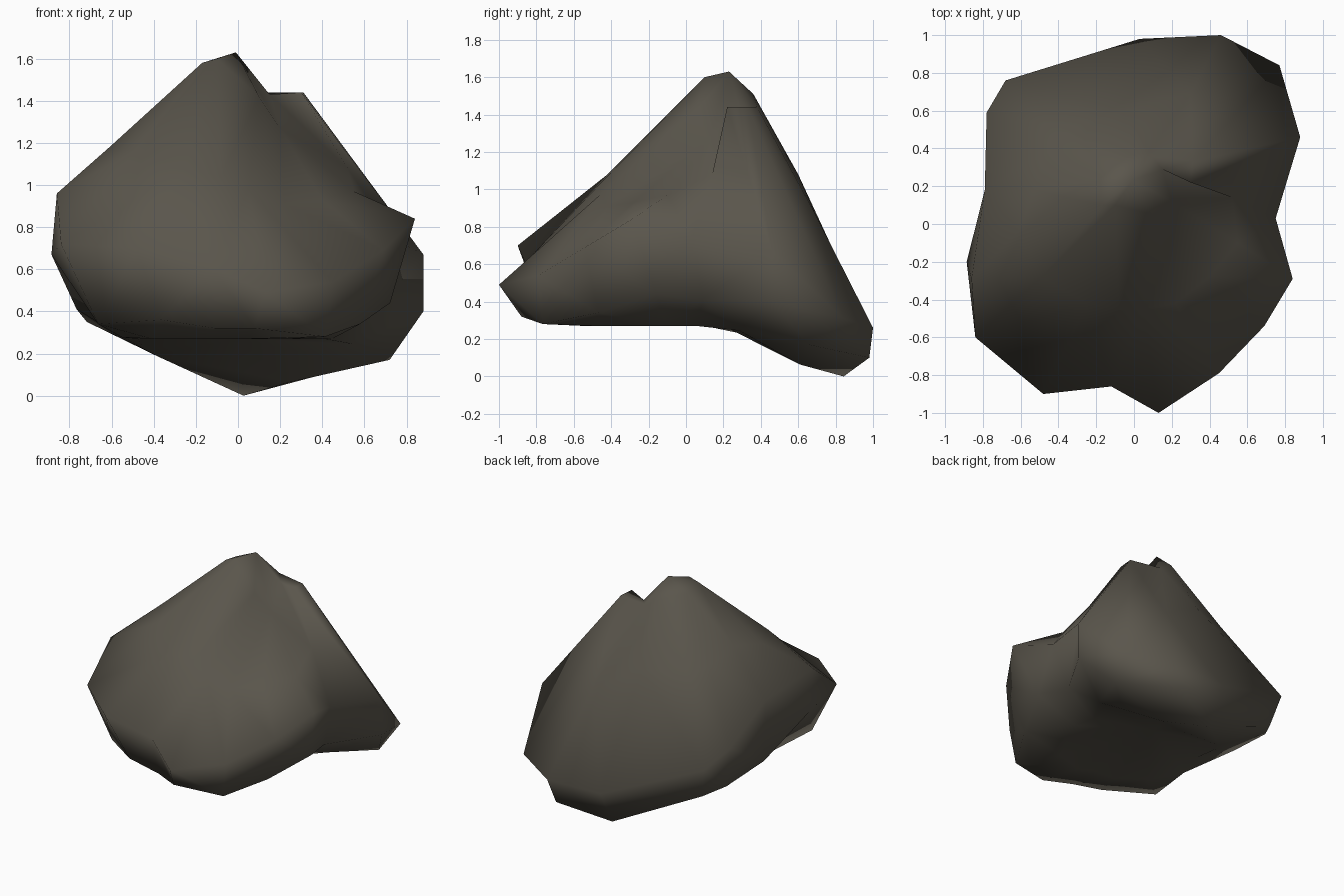
import bpy, bmesh

# Outer rim of the boulder: x, y, upper edge height, lower edge height
RIM = [
    (0.13, -1.00, 0.49, 0.32), (0.45, -0.79, 0.54, 0.28), (0.69, -0.54, 0.69, 0.34),
    (0.84, -0.29, 0.84, 0.44), (0.75, 0.03, 0.74, 0.41), (0.88, 0.46, 0.67, 0.40),
    (0.77, 0.84, 0.31, 0.17), (0.46, 1.00, 0.26, 0.10), (0.03, 0.98, 0.26, 0.00),
    (-0.68, 0.76, 0.54, 0.31), (-0.78, 0.59, 0.67, 0.35), (-0.79, 0.18, 0.88, 0.41),
    (-0.86, -0.29, 0.96, 0.67), (-0.84, -0.60, 0.72, 0.34), (-0.48, -0.90, 0.70, 0.36),
    (-0.12, -0.86, 0.61, 0.32),
]
# How far the lower edge is tucked in along x and y, where not the usual 0.92
TUCK = {0: (0.6, 0.88), 1: (0.92, 0.97), 2: (0.84, 0.87), 3: (0.86, 0.55),
        4: (0.88, 3.0), 5: (1.0, 1.0), 6: (0.935, 0.78), 7: (0.87, 0.98),
        8: (0.86, 0.86), 11: (0.97, 0.9), 12: (1.03, 0.69), 13: (0.79, 0.93),
        14: (0.76, 0.86)}
# Shoulder ring halfway up the slopes
SHOULDER = [
    (0.05, -0.45, 0.98), (0.22, -0.42, 0.91), (0.40, -0.28, 0.93), (0.55, -0.10, 0.97),
    (0.52, 0.14, 1.08), (0.30, 0.22, 1.44), (0.31, 0.33, 1.44), (0.30, 0.69, 0.87),
    (-0.05, 0.60, 1.08), (-0.36, 0.50, 1.08), (-0.46, 0.38, 1.13), (-0.53, 0.18, 1.22),
    (-0.61, -0.04, 1.18), (-0.49, -0.28, 1.16), (-0.25, -0.42, 1.08), (-0.08, -0.45, 1.04),
]
# Crown ring, one point per pair of spokes
CROWN = [
    (0.10, 0.05, 1.42), (0.20, 0.12, 1.27), (0.15, 0.29, 1.43), (0.08, 0.38, 1.44),
    (-0.03, 0.36, 1.51), (-0.18, 0.24, 1.55), (-0.17, 0.10, 1.58), (-0.10, 0.10, 1.60),
]
PEAK = (-0.01, 0.23, 1.63)
BELLY = (0.0, 0.20, 0.27)
N = len(RIM)


def belly_height(x, y):
    """Flat under the front, dropping to the foot at the back."""
    return max(0.27 - 0.56 * max(0.0, y - 0.24), -0.02 - 0.54 * x)


upper = [(x, y, zu) for x, y, zu, zl in RIM]
lower = []
for i, (x, y, zu, zl) in enumerate(RIM):
    sx, sy = TUCK.get(i, (0.92, 0.92))
    lower.append((x * sx, y * sy, zl))
under = [(x * 0.62, y * 0.62, belly_height(x * 0.62, y * 0.62)) for x, y, _ in lower]

bm = bmesh.new()


def add_ring(points):
    return [bm.verts.new(p) for p in points]


crown = [v for v in add_ring(CROWN) for _ in (0, 1)]
rings = [[bm.verts.new(PEAK)] * N, crown, add_ring(SHOULDER), add_ring(upper),
         add_ring(lower), add_ring(under), [bm.verts.new(BELLY)] * N]

# Skin neighbouring rings, collapsing repeated corners into triangles
for a, b in zip(rings, rings[1:]):
    for i in range(N):
        j = (i + 1) % N
        corners = list(dict.fromkeys((a[i], b[i], b[j], a[j])))
        if len(corners) > 2:
            bm.faces.new(corners)
bmesh.ops.recalc_face_normals(bm, faces=bm.faces)
bmesh.ops.triangulate(bm, faces=bm.faces[:], quad_method='SHORT_EDGE')
for f in bm.faces:
    f.smooth = True

mesh = bpy.data.meshes.new("boulder")
bm.to_mesh(mesh)
bm.free()

# Single dark stone colour
stone = bpy.data.materials.new("dark stone")
stone.diffuse_color = (0.102, 0.092, 0.072, 1.0)
mesh.materials.append(stone)

boulder = bpy.data.objects.new("boulder", mesh)
bpy.context.collection.objects.link(boulder)
